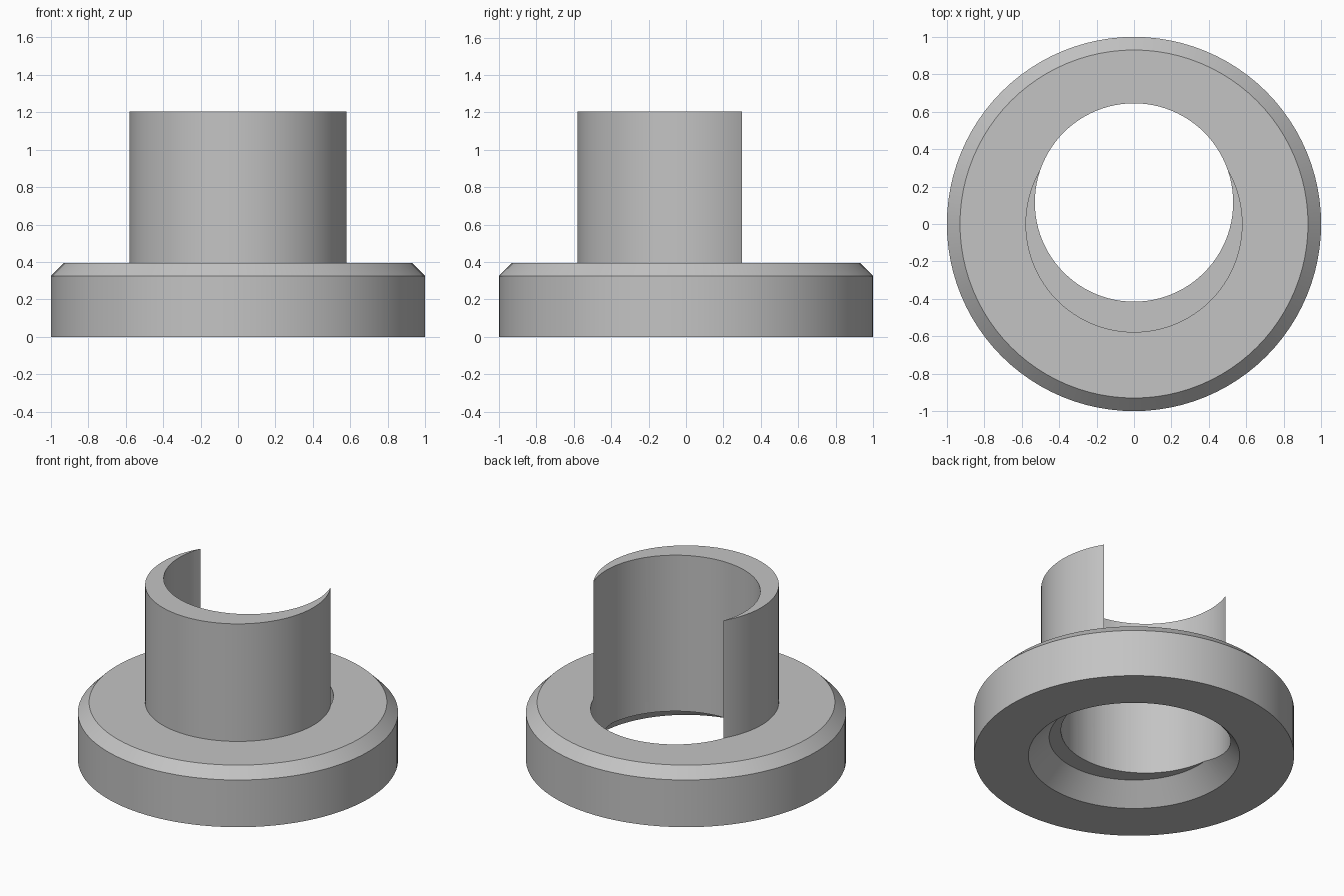
import bpy
import bmesh
import math
from mathutils import Matrix

SEGMENTS = 96

cube = bpy.data.objects.get("Cube")
if cube:
    bpy.data.objects.remove(cube, do_unlink=True)

# Plain grey material
grey = bpy.data.materials.new("plain grey")
grey.use_nodes = True
colour = (0.55, 0.55, 0.55, 1)
grey.diffuse_color = colour
grey.node_tree.nodes["Principled BSDF"].inputs["Base Color"].default_value = colour


def lathe(name, profile, centre_y=0.0):
    """Revolve a closed (radius, height) profile around a vertical axis."""
    bm = bmesh.new()
    verts = [bm.verts.new((r, 0, z)) for r, z in profile]
    edges = [bm.edges.new(pair) for pair in zip(verts, verts[1:])]
    bmesh.ops.spin(bm, geom=verts + edges, cent=(0, 0, 0), axis=(0, 0, 1),
                   angle=math.tau, steps=SEGMENTS, use_merge=False)
    bmesh.ops.remove_doubles(bm, verts=bm.verts[:], dist=0.0005)
    bmesh.ops.recalc_face_normals(bm, faces=bm.faces[:])
    bmesh.ops.transform(bm, matrix=Matrix.Translation((0, centre_y, 0)), verts=bm.verts[:])
    mesh = bpy.data.meshes.new(name)
    bm.to_mesh(mesh)
    bm.free()
    mesh.materials.append(grey)
    obj = bpy.data.objects.new(name, mesh)
    bpy.context.collection.objects.link(obj)
    return obj


# Chamfered flange with raised sleeve and a countersunk recess underneath
collar = lathe("flanged_collar", [
    (0, 0.13), (0.53, 0.13), (0.66, 0), (1, 0), (1, 0.325),
    (0.93, 0.395), (0.58, 0.395), (0.58, 1.205), (0, 1.205)])

# Off-centre bore, which breaks through the back of the sleeve
bore = lathe("bore_cutter", [(0, -0.2), (0.53, -0.2), (0.53, 1.5), (0, 1.5)], 0.115)
bore.hide_render = True

cut = collar.modifiers.new("bore", "BOOLEAN")
cut.operation = "DIFFERENCE"
cut.solver = "EXACT"
cut.object = bore

bpy.ops.object.select_all(action="DESELECT")
collar.select_set(True)
bpy.context.view_layer.objects.active = collar
bpy.ops.object.modifier_apply(modifier=cut.name)
bpy.data.objects.remove(bore, do_unlink=True)
bpy.ops.object.shade_smooth_by_angle(angle=math.radians(25))
